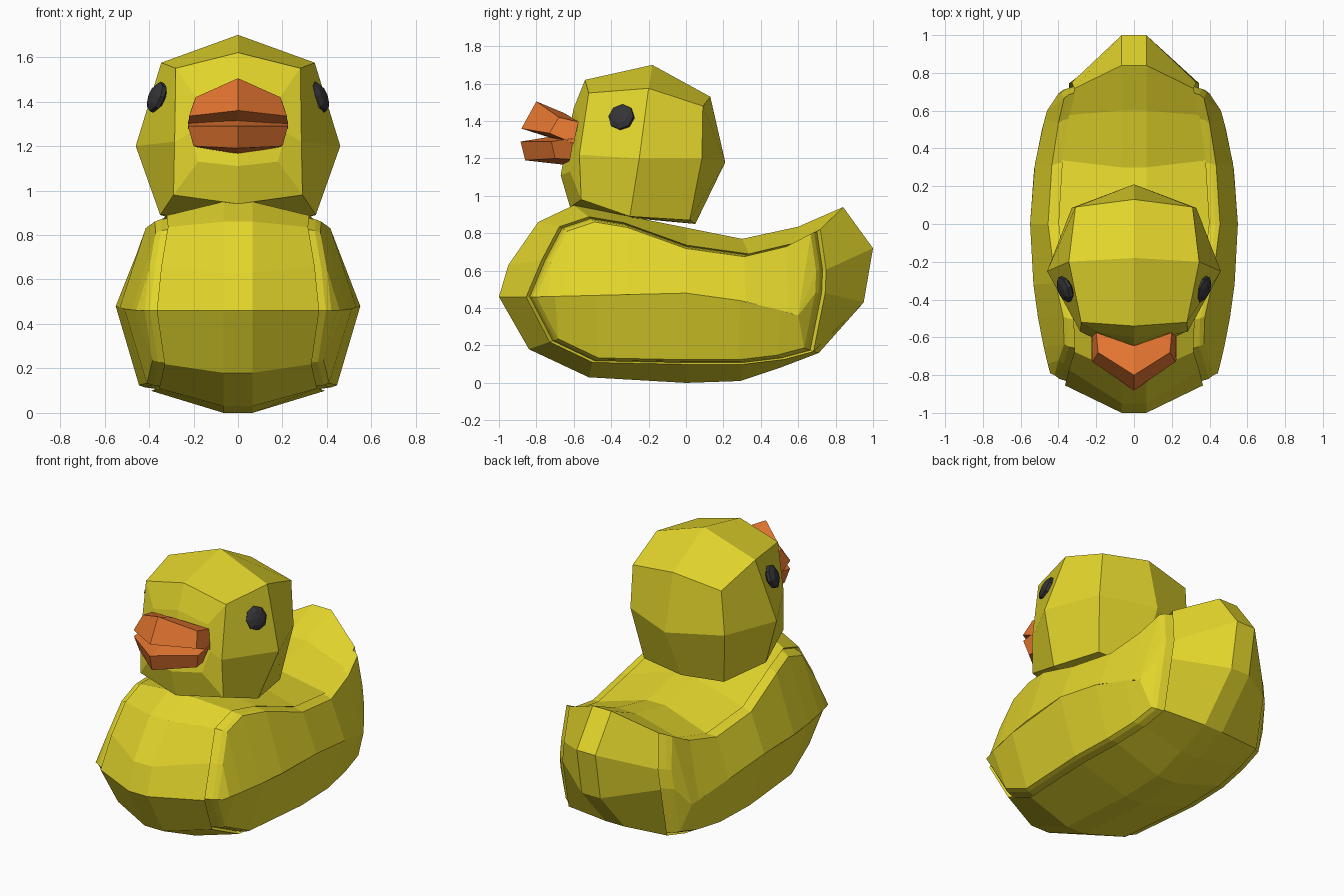
import bpy, bmesh, math
from mathutils import Vector

if "Cube" in bpy.data.objects:
    bpy.data.objects.remove(bpy.data.objects["Cube"])


def material(name, rgb):
    m = bpy.data.materials.new(name)
    m.diffuse_color = (*rgb, 1)
    m.use_nodes = True
    m.node_tree.nodes["Principled BSDF"].inputs["Base Color"].default_value = m.diffuse_color
    return m


YELLOW = material("yellow", (0.77, 0.67, 0.025))
ORANGE = material("orange", (0.77, 0.18, 0.03))
BLACK = material("black", (0.035, 0.035, 0.04))


def finish(name, bm, mat):
    bmesh.ops.recalc_face_normals(bm, faces=bm.faces)
    me = bpy.data.meshes.new(name)
    bm.to_mesh(me)
    bm.free()
    me.materials.append(mat)
    ob = bpy.data.objects.new(name, me)
    bpy.context.collection.objects.link(ob)
    return ob


def loft(name, rings, mat, caps=True, tips=None):
    """Skin closed rings of equal size; ends are flat caps or four quads round a tip."""
    bm = bmesh.new()
    vs = [[bm.verts.new(p) for p in r] for r in rings]
    n = len(rings[0])
    for a, b in zip(vs, vs[1:]):
        for i in range(n):
            j = (i + 1) % n
            bm.faces.new((a[i], a[j], b[j], b[i]))
    if tips:
        for r, tip in zip((vs[0], vs[-1]), tips):
            c = bm.verts.new(tip)
            for i in range(0, n, 2):
                bm.faces.new((c, r[i], r[i + 1], r[(i + 2) % n]))
    elif caps:
        bm.faces.new(vs[0])
        bm.faces.new(vs[-1])
    return finish(name, bm, mat)


def mirror_half(half):
    """Complete a ring from its +x half, first and last points being on the centre."""
    return half + [(-x, y, z) for x, y, z in reversed(half[1:-1])]


# Body: centre outline (y, z), side panel outline (y, z), panel x
OUTLINE = [
    (-1.0, .46, -.82, .46, .365), (-.95, .63, -.74, .65, .345),
    (-.79, .86, -.65, .82, .315), (-.60, .95, -.50, .87, .32),
    (-.30, .89, -.32, .84, .36), (0, .83, 0, .725, .40),
    (.30, .77, .32, .68, .38), (.60, .835, .55, .735, .345),
    (.84, .94, .685, .805, .315), (1.0, .72, .715, .60, .33),
    (.95, .43, .71, .48, .345), (.71, .16, .65, .18, .345),
    (.50, .08, .50, .14, .36), (.29, .01, .29, .115, .38),
    (0, 0, 0, .115, .39), (-.52, .03, -.48, .125, .355),
    (-.84, .18, -.70, .23, .33),
]


def side_ring(dx, s):
    return [(x + dx, -.05 + (y + .05) * s, .47 + (z - .47) * s)
            for _, _, y, z, x in OUTLINE]


def ridge(y):
    y = max(-.79, min(.60, y))
    z = .48 - .025 * abs(y) if y < 0 else .48 - .08 * y - .2 * y * y
    return (.55 - (.17 if y < 0 else .25) * y * y, y, z)


half = [[(.065, y, z) for y, z, *_ in OUTLINE],
        side_ring(.0, 1.045),                     # body edge
        side_ring(-.02, 1.02),                    # groove
        side_ring(.03, 1.0),                      # panel rim
        side_ring(.055, .975),
        [ridge(o[2]) for o in OUTLINE]]           # panel ridge
other = [[(-x, y, z) for x, y, z in r] for r in reversed(half)]
loft("body", other + half, YELLOW, caps=False)

# Head: muzzle and three sections, closed by a point at the front and back
sections = [
    [(0, -.60, 1.47), (.19, -.575, 1.42), (.215, -.585, 1.26), (.18, -.62, 1.13), (0, -.67, 1.11)],
    [(0, -.54, 1.62), (.28, -.52, 1.55), (.285, -.57, 1.22), (.29, -.56, .98), (0, -.62, .94)],
    [(0, -.18, 1.70), (.345, -.2, 1.575), (.46, -.25, 1.2), (.35, -.3, .89), (0, -.28, .88)],
    [(0, .13, 1.53), (.31, .09, 1.48), (.33, .085, 1.2), (.28, .02, .87), (0, .05, .85)],
]
loft("head", [mirror_half(s) for s in sections], YELLOW,
     tips=((0, -.64, 1.28), (0, .21, 1.18)))


# Beak halves: centre and side sections (y, z)
def beak(name, centre, side, xs):
    right = [(x, y, z) for x, (y, z) in zip(xs, side)]
    left = [(-x, y, z) for x, y, z in right]
    loft(name, [left, [(0, y, z) for y, z in centre], right], ORANGE)


beak("upper_beak", [(-.645, 1.44), (-.80, 1.505), (-.88, 1.36), (-.66, 1.29)],
     [(-.575, 1.395), (-.68, 1.42), (-.73, 1.335), (-.60, 1.28)], (.20, .19, .22, .225))
beak("lower_beak", [(-.64, 1.33), (-.885, 1.29), (-.86, 1.19), (-.64, 1.165)],
     [(-.60, 1.31), (-.72, 1.29), (-.70, 1.20), (-.62, 1.195)], (.225, .225, .20, .185))

# Eyes
for name, s in (("right_eye", 1), ("left_eye", -1)):
    bm = bmesh.new()
    bmesh.ops.create_uvsphere(bm, u_segments=8, v_segments=5, radius=.075)
    bmesh.ops.scale(bm, vec=(1, 1, .42), verts=bm.verts)
    eye = finish(name, bm, BLACK)
    eye.location = (s * .365, -.345, 1.42)
    eye.rotation_euler = Vector((s * .87, -.33, .36)).to_track_quat('Z', 'Y').to_euler()
